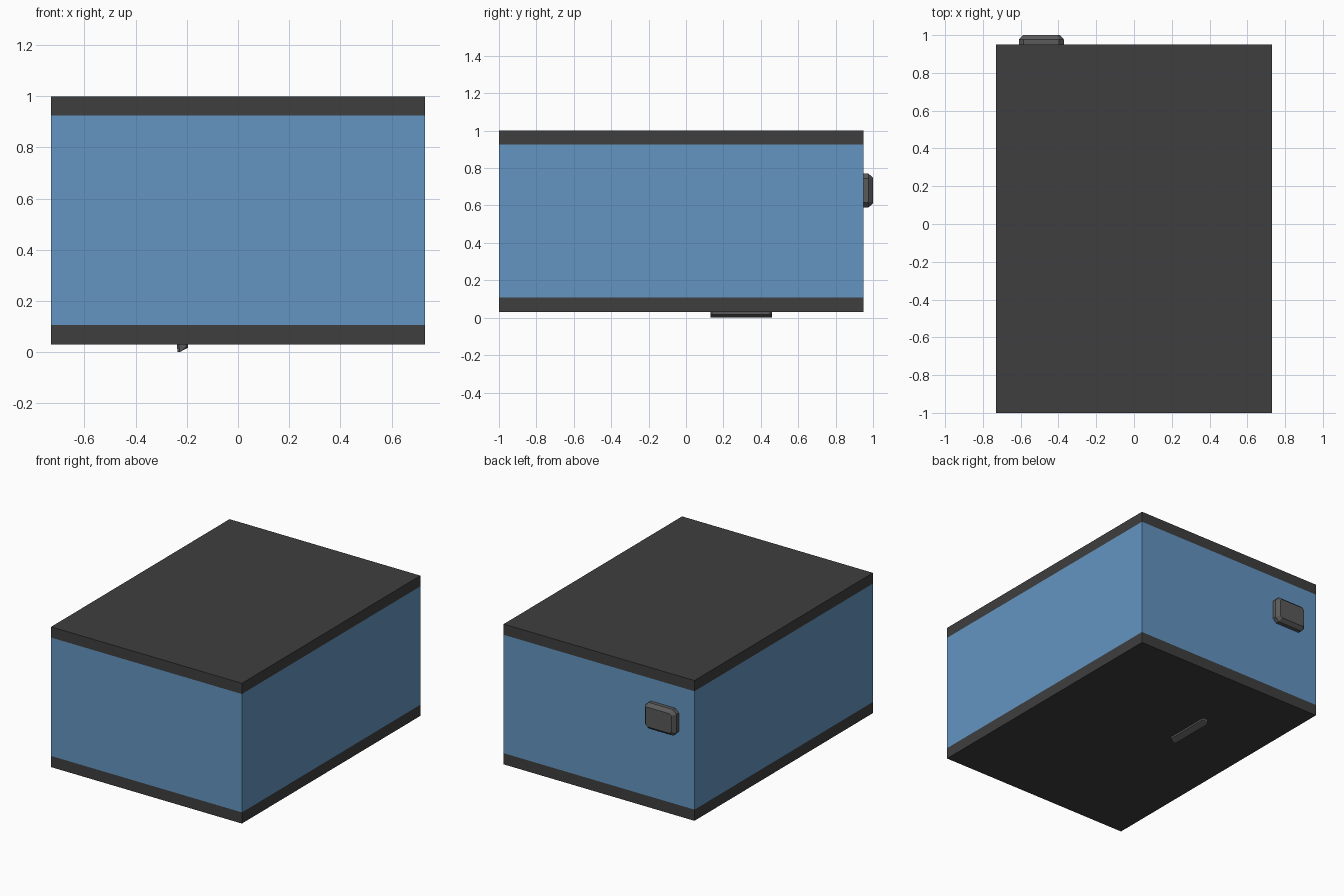
import bpy, bmesh

if "Cube" in bpy.data.objects:
    bpy.data.objects.remove(bpy.data.objects["Cube"])


def material(name, srgb):
    mat = bpy.data.materials.new(name)
    lin = [((c / 255 + 0.055) / 1.055) ** 2.4 for c in srgb]
    mat.diffuse_color = (*lin, 1)
    mat.use_nodes = True
    mat.node_tree.nodes["Principled BSDF"].inputs["Base Color"].default_value = mat.diffuse_color
    return mat


blue = material("blue", (99, 149, 193))
charcoal = material("charcoal", (62, 62, 62))
grey = material("grey", (90, 90, 90))


def finish(name, bm, mats):
    bmesh.ops.recalc_face_normals(bm, faces=bm.faces[:])
    mesh = bpy.data.meshes.new(name)
    bm.to_mesh(mesh)
    bm.free()
    for m in mats:
        mesh.materials.append(m)
    obj = bpy.data.objects.new(name, mesh)
    bpy.context.collection.objects.link(obj)
    return obj


def loft(name, rings, mats):
    """Join equal-sized point rings into a capped solid."""
    bm = bmesh.new()
    loops = [[bm.verts.new(p) for p in ring] for ring in rings]
    for a, b in zip(loops, loops[1:]):
        n = len(a)
        for i in range(n):
            bm.faces.new((a[i], a[(i + 1) % n], b[(i + 1) % n], b[i]))
    bm.faces.new(loops[0])
    bm.faces.new(loops[-1])
    return finish(name, bm, mats)


# Main box: blue walls with dark bands along the top and bottom
def outline(z):
    return [(-0.73, -1, z), (0.73, -1, z), (0.73, 0.95, z), (-0.73, 0.95, z)]


box = loft("box_body", [outline(z) for z in (0.03, 0.107, 0.926, 1.0)], [blue, charcoal])
for face in box.data.polygons:
    face.material_index = 0 if 0.2 < face.center.z < 0.8 else 1


# Back knob: rectangle with clipped corners and a chamfered outer face
def clipped_ring(y, inset, clip=0.026):
    w, h = 0.12 - inset, 0.09 - inset
    quarter = [(w, h - clip), (w - clip, h)]
    pts = quarter + [(-x, z) for x, z in reversed(quarter)]
    pts += [(-x, -z) for x, z in pts]
    return [(x - 0.49, y, z + 0.68) for x, z in pts]


loft("back_knob", [clipped_ring(0.945, 0), clipped_ring(0.976, 0),
                   clipped_ring(1.0, 0.022, 0.012)], [grey])

# Slanted runner under the base, with slightly tapered ends
profile = [(-0.24, 0.035), (-0.236, 0.0), (-0.195, 0.018), (-0.195, 0.035)]


def runner_ring(y, scale):
    return [(-0.217 + (x + 0.217) * scale, y, z) for x, z in profile]


loft("base_runner", [runner_ring(0.13, 0.6), runner_ring(0.14, 1),
                     runner_ring(0.45, 1), runner_ring(0.46, 0.6)], [grey])
